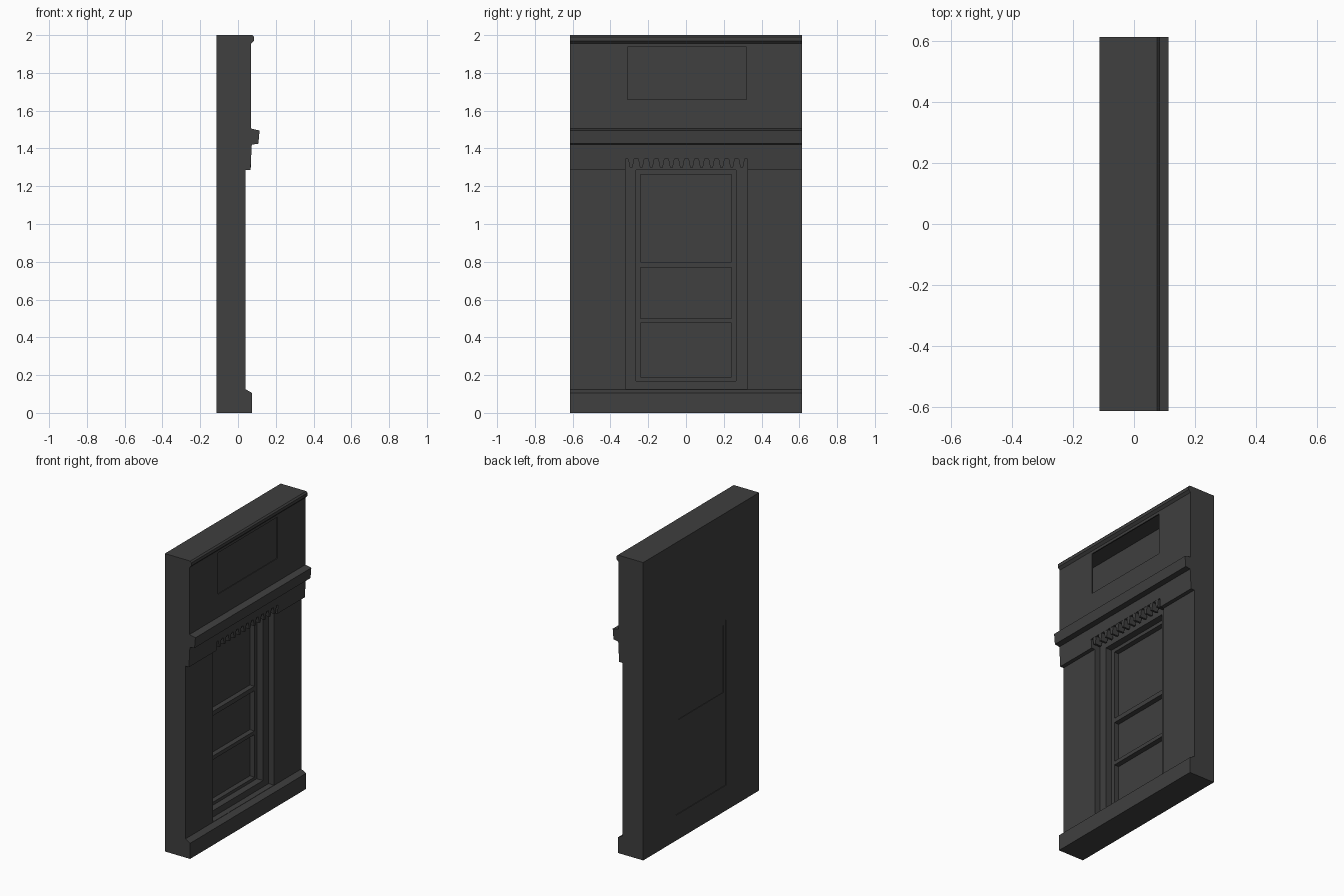
import bpy
import bmesh

if "Cube" in bpy.data.objects:
    bpy.data.objects.remove(bpy.data.objects["Cube"], do_unlink=True)

stone = bpy.data.materials.new("dark_grey_stone")
stone.use_nodes = True
GREY = (0.05, 0.05, 0.05, 1)
stone.diffuse_color = GREY
stone.node_tree.nodes["Principled BSDF"].inputs["Base Color"].default_value = GREY


def finish(name, bm):
    bmesh.ops.recalc_face_normals(bm, faces=bm.faces)
    mesh = bpy.data.meshes.new(name)
    bm.to_mesh(mesh)
    bm.free()
    mesh.materials.append(stone)
    obj = bpy.data.objects.new(name, mesh)
    bpy.context.collection.objects.link(obj)
    return obj


def extrude_y(name, outline, y0, y1):
    """Sweep an x-z outline along y."""
    bm = bmesh.new()
    face = bm.faces.new([bm.verts.new((x, y0, z)) for x, z in outline])
    new = bmesh.ops.extrude_face_region(bm, geom=[face])["geom"]
    verts = [v for v in new if isinstance(v, bmesh.types.BMVert)]
    bmesh.ops.translate(bm, verts=verts, vec=(0, y1 - y0, 0))
    return finish(name, bm)


def box(name, x0, x1, y0, y1, z0, z1):
    return extrude_y(name, [(x0, z0), (x1, z0), (x1, z1), (x0, z1)], y0, y1)


def cut(target, *bounds):
    """Carve a box out of the target."""
    cutter = box("cutter", *bounds)
    cutter.hide_render = True
    mod = target.modifiers.new("cut", "BOOLEAN")
    mod.operation = "DIFFERENCE"
    mod.solver = "EXACT"
    mod.object = cutter
    bpy.context.view_layer.objects.active = target
    bpy.ops.object.modifier_apply(modifier=mod.name)
    bpy.data.objects.remove(cutter, do_unlink=True)


BACK, FRONT, HALF = -0.113, 0.3, 0.615

# Wall with plinth, frieze, ledge and cornice in one profile
wall = extrude_y("wall", [
    (BACK, 0), (0.075, 0), (0.075, 0.105), (0.04, 0.125),
    (0.04, 1.285), (0.066, 1.285), (0.073, 1.42), (0.108, 1.425),
    (0.114, 1.495), (0.07, 1.505), (0.07, 1.955), (0.085, 1.97),
    (0.085, 1.99), (0.076, 2), (BACK, 2)], -HALF, HALF)

# Stepped window recess: casing, sash frame
cut(wall, 0.0, FRONT, -0.32, 0.325, 0.127, 1.345)
cut(wall, -0.046, FRONT, -0.265, 0.265, 0.17, 1.285)

# Sunken panes between the rails
for low, high in ((0.19, 0.475), (0.5, 0.77), (0.8, 1.262)):
    cut(wall, -0.08, FRONT, -0.24, 0.24, low, high)

# Shallow outline of the window on the rear
cut(wall, -0.2, BACK + 0.004, -0.265, 0.265, 0.17, 1.28)
cut(wall, -0.2, BACK + 0.007, -0.24, 0.24, 0.8, 1.25)

# Hollow attic with an open panel
cut(wall, BACK + 0.004, 0.062, -0.61, 0.61, 1.38, 1.994)
cut(wall, 0.05, FRONT, -0.31, 0.32, 1.66, 1.937)

# Tapered teeth hanging over the window
TEETH = 12
for i in range(TEETH):
    y = -0.29 + i * 0.585 / (TEETH - 1)
    bm = bmesh.new()
    bmesh.ops.create_cube(bm, size=1)
    for v in bm.verts:
        lower = v.co.z < 0
        width = 0.014 if lower else 0.034
        v.co = (0.068 if v.co.x > 0 else 0.02,
                y + v.co.y * width, 1.298 if lower else 1.348)
    finish(f"tooth_{i + 1}", bm)
